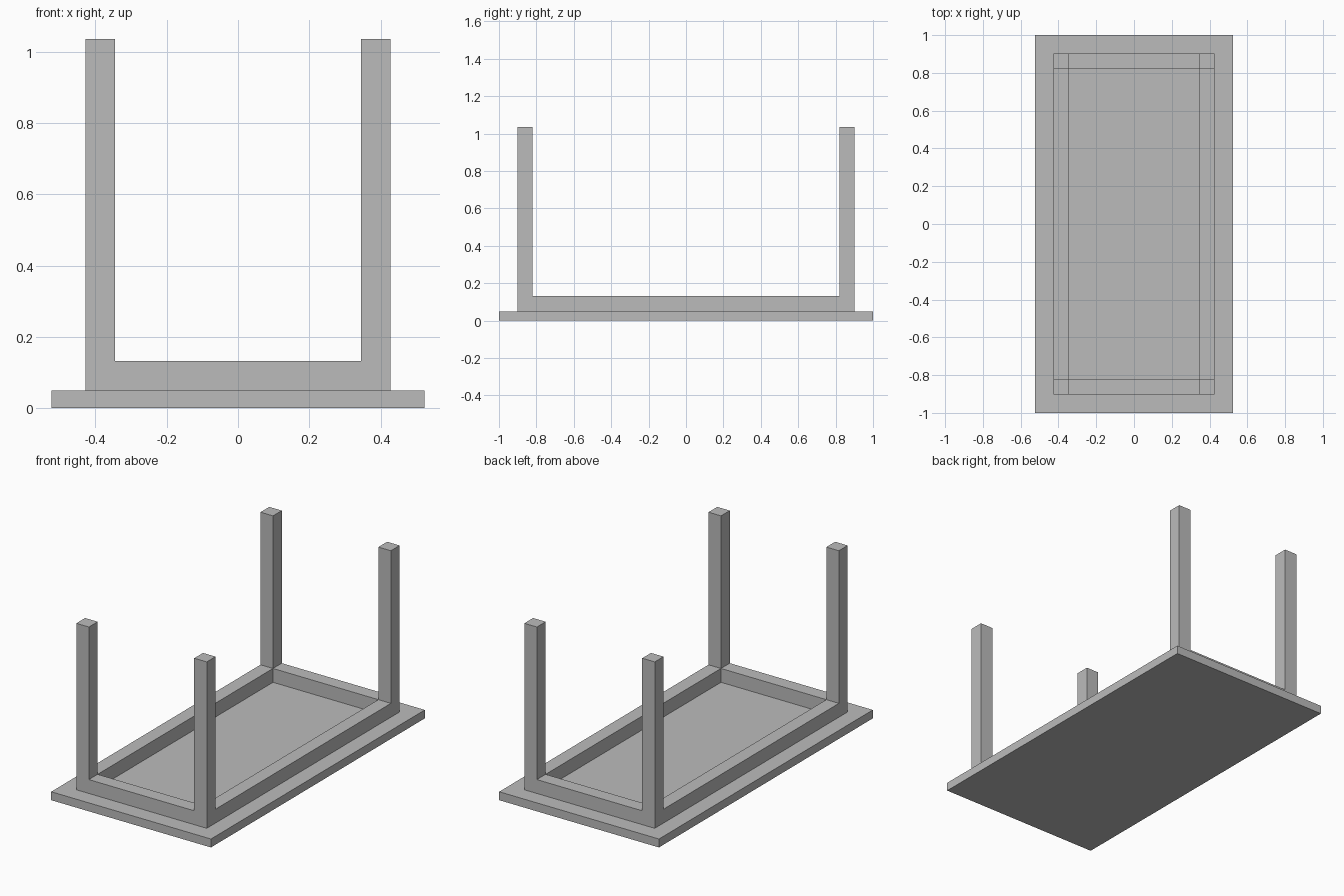
import bpy
import bmesh
import math
from mathutils import Vector

default_cube = bpy.data.objects.get("Cube")
if default_cube:
    bpy.data.objects.remove(default_cube, do_unlink=True)

# Main dimensions
TOP_X, TOP_Y, TOP_Z = 0.523, 1.0, 0.05
LEG_X, LEG_Y, LEG_W = 0.427, 0.902, 0.082
RAIL_Z, LEG_Z = 0.132, 1.035

# One plain grey finish
grey = bpy.data.materials.new("plain_grey")
grey.use_nodes = True
colour = (0.5, 0.5, 0.5, 1.0)
grey.diffuse_color = colour
grey.node_tree.nodes["Principled BSDF"].inputs["Base Color"].default_value = colour


def finish(name, bm):
    """Clean up the mesh and place it in the scene."""
    bmesh.ops.recalc_face_normals(bm, faces=bm.faces[:])
    mesh = bpy.data.meshes.new(name)
    bm.to_mesh(mesh)
    bm.free()
    mesh.materials.append(grey)
    obj = bpy.data.objects.new(name, mesh)
    bpy.context.collection.objects.link(obj)
    return obj


def raise_faces(bm, faces, height):
    """Extrude faces straight up and return the new caps."""
    result = bmesh.ops.extrude_face_region(bm, geom=faces)["geom"]
    verts = [g for g in result if isinstance(g, bmesh.types.BMVert)]
    bmesh.ops.translate(bm, verts=verts, vec=Vector((0, 0, height)))
    bmesh.ops.delete(bm, geom=faces, context='FACES')
    return [g for g in result if isinstance(g, bmesh.types.BMFace)]


# Table top, lying face down
bm = bmesh.new()
bmesh.ops.create_cube(bm, size=1)
bmesh.ops.scale(bm, verts=bm.verts[:], vec=(2 * TOP_X, 2 * TOP_Y, TOP_Z))
bmesh.ops.translate(bm, verts=bm.verts[:], vec=(0, 0, TOP_Z / 2))
finish("table_top", bm)

# Apron ring with the four legs rising from its corners
bm = bmesh.new()
xs = [-LEG_X, LEG_W - LEG_X, LEG_X - LEG_W, LEG_X]
ys = [-LEG_Y, LEG_W - LEG_Y, LEG_Y - LEG_W, LEG_Y]
grid = [[bm.verts.new((x, y, TOP_Z)) for y in ys] for x in xs]
ring = []
for i in range(3):
    for j in range(3):
        if (i, j) != (1, 1):
            ring.append(bm.faces.new((grid[i][j], grid[i + 1][j],
                                      grid[i + 1][j + 1], grid[i][j + 1])))
caps = raise_faces(bm, ring, RAIL_Z - TOP_Z)
corners = []
for face in caps:
    centre = face.calc_center_median()
    if abs(centre.x) > LEG_X - LEG_W and abs(centre.y) > LEG_Y - LEG_W:
        corners.append(face)
raise_faces(bm, corners, LEG_Z - RAIL_Z)
bmesh.ops.recalc_face_normals(bm, faces=bm.faces[:])
bmesh.ops.dissolve_limit(bm, angle_limit=math.radians(1),
                         verts=bm.verts[:], edges=bm.edges[:])
finish("apron_and_legs", bm)
